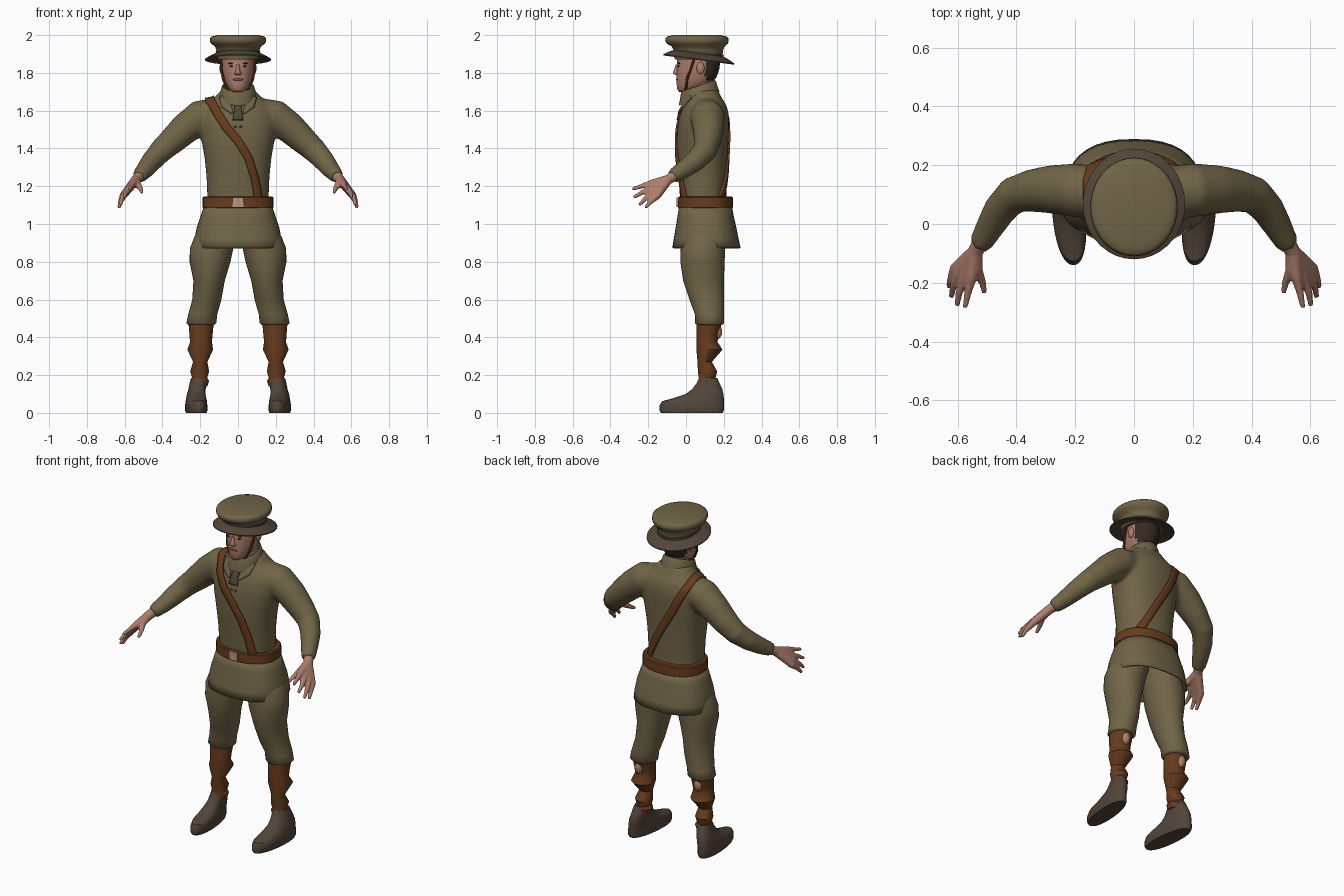
import bpy, bmesh, math
from mathutils import Vector, Matrix
from mathutils.bvhtree import BVHTree

if "Cube" in bpy.data.objects:
    bpy.data.objects.remove(bpy.data.objects["Cube"])


def material(name, r, g, b):
    m = bpy.data.materials.new(name)
    m.use_nodes = True
    m.diffuse_color = (r, g, b, 1)
    bsdf = m.node_tree.nodes["Principled BSDF"]
    bsdf.inputs["Base Color"].default_value = (r, g, b, 1)
    bsdf.inputs["Roughness"].default_value = 0.8
    return m


KHAKI = material("khaki cloth", .165, .13, .064)
DARK_KHAKI = material("dark khaki", .08, .065, .035)
LEATHER = material("brown leather", .135, .045, .013)
BOOT = material("dark boot brown", .085, .06, .042)
SKIN = material("skin", .42, .21, .15)
PALE = material("pale buckle", .5, .3, .22)
HAIR = material("dark hair", .035, .023, .016)
LIP = material("lip red", .24, .085, .07)


def bridge(bm, loops, cap=True):
    """Skin a row of equal vertex loops, optionally closing the ends."""
    for a, b in zip(loops, loops[1:]):
        for i in range(len(a)):
            j = (i + 1) % len(a)
            bm.faces.new((a[i], a[j], b[j], b[i]))
    if cap:
        bm.faces.new(loops[0])
        bm.faces.new(loops[-1])


def loft(bm, rings, p=1.0, n=36, cap=True, warp=lambda v: v):
    """Rings are (z, centre x, centre y, radius x, radius y)."""
    def power(c):
        return math.copysign(abs(c) ** p, c)
    loops = []
    for z, cx, cy, rx, ry in rings:
        angles = [2 * math.pi * i / n for i in range(n)]
        loops.append([bm.verts.new(warp(Vector((cx + rx * power(math.cos(a)),
                      cy + ry * power(math.sin(a)), z)))) for a in angles])
    bridge(bm, loops, cap)


def tube(bm, path, n=14):
    """Path points are (x, y, z, radius)."""
    pts = [Vector(q[:3]) for q in path]
    loops = []
    for i, q in enumerate(path):
        t = pts[min(i + 1, len(pts) - 1)] - pts[max(i - 1, 0)]
        side = t.cross(Vector((0, 0, 1)))
        side = side.normalized() if side.length > 1e-5 else Vector((1, 0, 0))
        up = side.cross(t).normalized()
        loops.append([bm.verts.new(pts[i] + q[3] * (side * math.cos(k * 2 * math.pi / n)
                      + up * math.sin(k * 2 * math.pi / n))) for k in range(n)])
    bridge(bm, loops)


def ball(bm, centre, size):
    m = Matrix.Translation(centre) @ Matrix.Diagonal((*size, 1))
    bmesh.ops.create_uvsphere(bm, u_segments=16, v_segments=10, radius=1, matrix=m)


def finish(name, bm, *mats, voxel=0, smooth=6, mirror=False, thick=0, angle=40):
    bmesh.ops.recalc_face_normals(bm, faces=bm.faces)
    me = bpy.data.meshes.new(name)
    bm.to_mesh(me)
    bm.free()
    for m in mats:
        me.materials.append(m)
    me.polygons.foreach_set("use_smooth", [True] * len(me.polygons))
    me.set_sharp_from_angle(angle=math.radians(angle))
    ob = bpy.data.objects.new(name, me)
    bpy.context.collection.objects.link(ob)
    if voxel:
        mod = ob.modifiers.new("remesh", "REMESH")
        mod.mode, mod.voxel_size, mod.use_smooth_shade = "VOXEL", voxel, True
        mod = ob.modifiers.new("smooth", "SMOOTH")
        mod.factor, mod.iterations = 0.5, smooth
    if thick:
        mod = ob.modifiers.new("thickness", "SOLIDIFY")
        mod.thickness, mod.offset = thick, 0
    if mirror:
        ob.modifiers.new("mirror", "MIRROR")
    return ob


def lofted(name, rings, *mats, p=1.0, cap=True, warp=lambda v: v, **kw):
    bm = bmesh.new()
    loft(bm, rings, p, cap=cap, warp=warp)
    return finish(name, bm, *mats, **kw)


# tunic: torso and sleeves merged into one cloth surface
bm = bmesh.new()
loft(bm, [(1.08, 0, .1, .16, .125), (1.15, 0, .09, .163, .123), (1.25, 0, .088, .167, .128),
          (1.35, 0, .086, .177, .134), (1.45, 0, .088, .195, .137), (1.52, 0, .092, .205, .136),
          (1.58, 0, .097, .2, .13), (1.63, 0, .102, .172, .112), (1.67, 0, .1, .125, .088),
          (1.71, 0, .1, .09, .07)], p=.88)
for s in (1, -1):
    tube(bm, [(s * .1, .105, 1.585, .085), (s * .2, .115, 1.565, .092), (s * .28, .118, 1.505, .083),
              (s * .35, .113, 1.44, .073), (s * .41, .098, 1.385, .064), (s * .455, .05, 1.335, .057),
              (s * .49, -.01, 1.29, .049), (s * .525, -.072, 1.25, .039)], n=24)
tunic = finish("tunic", bm, KHAKI, voxel=.012, smooth=8)
tunic_tree = BVHTree.FromObject(tunic, bpy.context.evaluated_depsgraph_get())


def on_tunic(x, y, z, d, gap):
    d = Vector(d)
    hit, normal, *_ = tunic_tree.ray_cast(Vector((x, y, z)) - d, d)
    if hit is None:
        hit, normal, *_ = tunic_tree.find_nearest(Vector((x, y, z)) - d * .2)
    return hit - d * gap


def ribbon(name, pieces, mat, gap=.006, thick=.01, mirror=False):
    """Pieces are (direction, [(a, b, half width)]) laid over the tunic."""
    bm, rows = bmesh.new(), []
    for d, path in pieces:
        fine = [tuple(u + (v - u) * k / 6 for u, v in zip(p, q))
                for p, q in zip(path, path[1:]) for k in range(6)] + [path[-1]]
        for i, (a, b, w) in enumerate(fine):
            p, q = fine[max(i - 1, 0)], fine[min(i + 1, len(fine) - 1)]
            t = Vector((q[0] - p[0], q[1] - p[1])).normalized()
            row = []
            for k in (-1, -.33, .33, 1):
                x, h = a - t.y * w * k, b + t.x * w * k
                pos = (x, h, 1.7) if d[2] else (x, .1, h)
                row.append(on_tunic(*pos, d, gap))
            # rows on the back run the other way round
            if rows and (row[0] - rows[-1][0].co).length > (row[3] - rows[-1][0].co).length:
                row.reverse()
            rows.append([bm.verts.new(v) for v in row])
    for a, b in zip(rows, rows[1:]):
        for i in range(3):
            bm.faces.new((a[i], a[i + 1], b[i + 1], b[i]))
    return finish(name, bm, mat, thick=thick, mirror=mirror)


# shoulder strap, over the right shoulder to the left hip
FRONT, DOWN, BACK = (0, 1, 0), (0, 0, -1), (0, -1, 0)
ribbon("shoulder_strap", [
    (FRONT, [(.11, 1.13, .02), (.09, 1.24, .02), (.055, 1.35, .021), (0, 1.44, .022),
             (-.06, 1.51, .023), (-.105, 1.58, .023), (-.135, 1.635, .023)]),
    (DOWN, [(-.15, .06, .023), (-.15, .15, .023)]),
    (BACK, [(-.14, 1.625, .022), (-.07, 1.48, .022), (.03, 1.31, .021), (.125, 1.13, .02)])], LEATHER)

# tie, collar flaps and small buttons
ribbon("tie", [(FRONT, [(0, 1.66, .014), (0, 1.64, .024), (0, 1.61, .018), (0, 1.55, .028)])],
       DARK_KHAKI, gap=.007)
ribbon("collar_flaps", [(FRONT, [(.088, 1.675, .012), (.062, 1.635, .03), (.03, 1.585, .004)])],
       KHAKI, gap=.012, thick=.008, mirror=True)
bm = bmesh.new()
ball(bm, on_tunic(.014, .1, 1.515, FRONT, 0), (.007, .006, .007))
finish("buttons", bm, DARK_KHAKI, mirror=True)


def collar_tilt(v):
    return Vector((v.x, v.y, v.z + .33 * (v.y - .06)))


lofted("collar", [(1.66, 0, .07, .1, .108), (1.69, 0, .068, .096, .1), (1.725, 0, .066, .085, .092),
                  (1.73, 0, .066, .08, .087), (1.69, 0, .07, .074, .08)], KHAKI, cap=False, warp=collar_tilt)

# belt and buckle
lofted("belt", [(1.082, 0, .103, .182, .14), (1.088, 0, .103, .188, .146), (1.14, 0, .103, .187, .145),
                (1.146, 0, .103, .181, .139)], LEATHER, p=.88)
bm = bmesh.new()
bmesh.ops.create_cube(bm, size=1, matrix=Matrix.Translation((0, -.045, 1.115))
                      @ Matrix.Diagonal((.056, .008, .052, 1)))
finish("buckle", bm, PALE)

# flared tunic skirt
lofted("tunic_skirt", [(1.1, 0, .103, .175, .135), (1.04, 0, .104, .195, .145),
                       (.98, 0, .106, .215, .157), (.92, 0, .107, .226, .168),
                       (.872, 0, .108, .228, .177)], KHAKI, p=.82, cap=False, thick=.008)

# breeches, gaiters, bare calf patches and boots
lofted("breeches", [(1.03, .095, .1, .08, .105), (.93, .12, .095, .112, .118), (.87, .14, .09, .115, .118),
                    (.8, .148, .087, .108, .117), (.7, .153, .093, .083, .108), (.6, .165, .11, .077, .092),
                    (.52, .187, .125, .077, .077), (.475, .194, .125, .079, .077), (.465, .194, .125, .068, .066)],
       KHAKI, mirror=True, angle=60)
lofted("gaiters", [(.49, .195, .125, .068, .068), (.41, .196, .113, .061, .058), (.375, .196, .111, .058, .056),
                   (.335, .2, .124, .068, .069), (.27, .2, .099, .038, .038), (.22, .203, .114, .05, .051),
                   (.185, .203, .112, .04, .044), (.17, .203, .115, .05, .05), (.14, .205, .115, .042, .045)],
       LEATHER, mirror=True)
bm = bmesh.new()
ball(bm, (.2, .165, .43), (.026, .026, .04))
finish("calf_patches", bm, SKIN, mirror=True)


def toe_in(v):
    return Vector((v.x + .09 * (v.y - .06), v.y, v.z))


lofted("boots", [(0, .224, .03, .052, .163), (.012, .224, .03, .056, .17), (.04, .224, .03, .056, .17),
                 (.062, .223, .037, .054, .163), (.08, .22, .07, .051, .13), (.1, .218, .098, .048, .1),
                 (.125, .212, .112, .045, .08), (.155, .208, .117, .043, .062), (.185, .205, .117, .038, .048)],
       BOOT, p=.9, warp=toe_in, mirror=True)

# hands: thumb and four fingers, each running from the wrist
bm = bmesh.new()
fingers = [((.535, -.155, 1.215), (.515, -.2, 1.185), (.508, -.235, 1.165)),
           ((.553, -.18, 1.215), (.565, -.235, 1.2), (.575, -.285, 1.185)),
           ((.575, -.18, 1.19), (.595, -.235, 1.165), (.602, -.278, 1.14)),
           ((.595, -.17, 1.168), (.615, -.215, 1.135), (.622, -.248, 1.1)),
           ((.608, -.152, 1.15), (.624, -.19, 1.115), (.63, -.215, 1.085))]
for knuckle, mid, tip in fingers:
    tube(bm, [(.515, -.05, 1.262, .03), (.54, -.095, 1.235, .026), (*knuckle, .02), (*mid, .0125), (*tip, .009)])
finish("hands", bm, SKIN, voxel=.006, smooth=3, mirror=True)

# head with hair on the back of the skull, and the neck
head = lofted("head", [(1.7, 0, -.008, .028, .03), (1.712, 0, .012, .045, .058), (1.735, 0, .035, .062, .084),
                       (1.76, 0, .05, .073, .1), (1.78, 0, .056, .079, .106), (1.8, 0, .06, .083, .11),
                       (1.825, 0, .064, .086, .113), (1.85, 0, .066, .087, .114), (1.9, 0, .066, .087, .112)],
              SKIN, HAIR, p=.95, angle=70)
for f in head.data.polygons:
    f.material_index = int(f.center.y > .1 and f.center.z > 1.765)
lofted("neck", [(1.64, 0, .085, .066, .07), (1.7, 0, .083, .06, .065), (1.79, 0, .08, .058, .065)], SKIN)
lofted("nose", [(1.79, 0, -.045, .017, .014), (1.8, 0, -.05, .018, .02), (1.81, 0, -.049, .012, .017),
                (1.845, 0, -.044, .007, .01)], SKIN, angle=70)

# eyes, brows, ears and mouth
for name, mat, centre, size in (("eyes", HAIR, (.033, -.038, 1.835), (.012, .006, .005)),
                                ("brows", HAIR, (.035, -.036, 1.85), (.018, .008, .004)),
                                ("ears", SKIN, (.086, .077, 1.825), (.012, .021, .032)),
                                ("mouth", LIP, (.01, -.047, 1.765), (.016, .006, .006))):
    bm = bmesh.new()
    ball(bm, centre, size)
    finish(name, bm, mat, mirror=True)

# chin strap
bm = bmesh.new()
tube(bm, [(.09, .045, 1.88, .007), (.088, .025, 1.82, .007), (.078, .005, 1.765, .007),
          (.058, 0, 1.72, .007), (.03, -.005, 1.698, .006), (0, -.008, 1.693, .006)], n=8)
finish("chin_strap", bm, LEATHER, mirror=True)


# peaked cap: crown, band and all-round brim
def cap_tilt(v):
    return Vector((v.x, v.y, v.z - .13 * (v.y - .066)))


lofted("cap_crown", [(1.87, 0, .066, .11, .125), (1.92, 0, .066, .114, .13), (1.94, 0, .064, .122, .14),
                     (1.955, 0, .06, .143, .162), (1.97, 0, .058, .149, .168), (1.985, 0, .058, .147, .166),
                     (1.993, 0, .058, .138, .157), (1.996, 0, .058, .125, .142), (2.0, 0, .058, .11, .128)],
       KHAKI, angle=50)
lofted("cap_band", [(1.895, 0, .066, .116, .132), (1.915, 0, .066, .118, .134)], BOOT, warp=cap_tilt)
lofted("cap_brim", [(1.905, 0, .066, .112, .128), (1.893, 0, .067, .14, .156), (1.874, 0, .068, .174, .188),
                    (1.868, 0, .068, .174, .188), (1.88, 0, .067, .138, .154), (1.885, 0, .066, .09, .11)],
       BOOT, cap=False, warp=cap_tilt)
